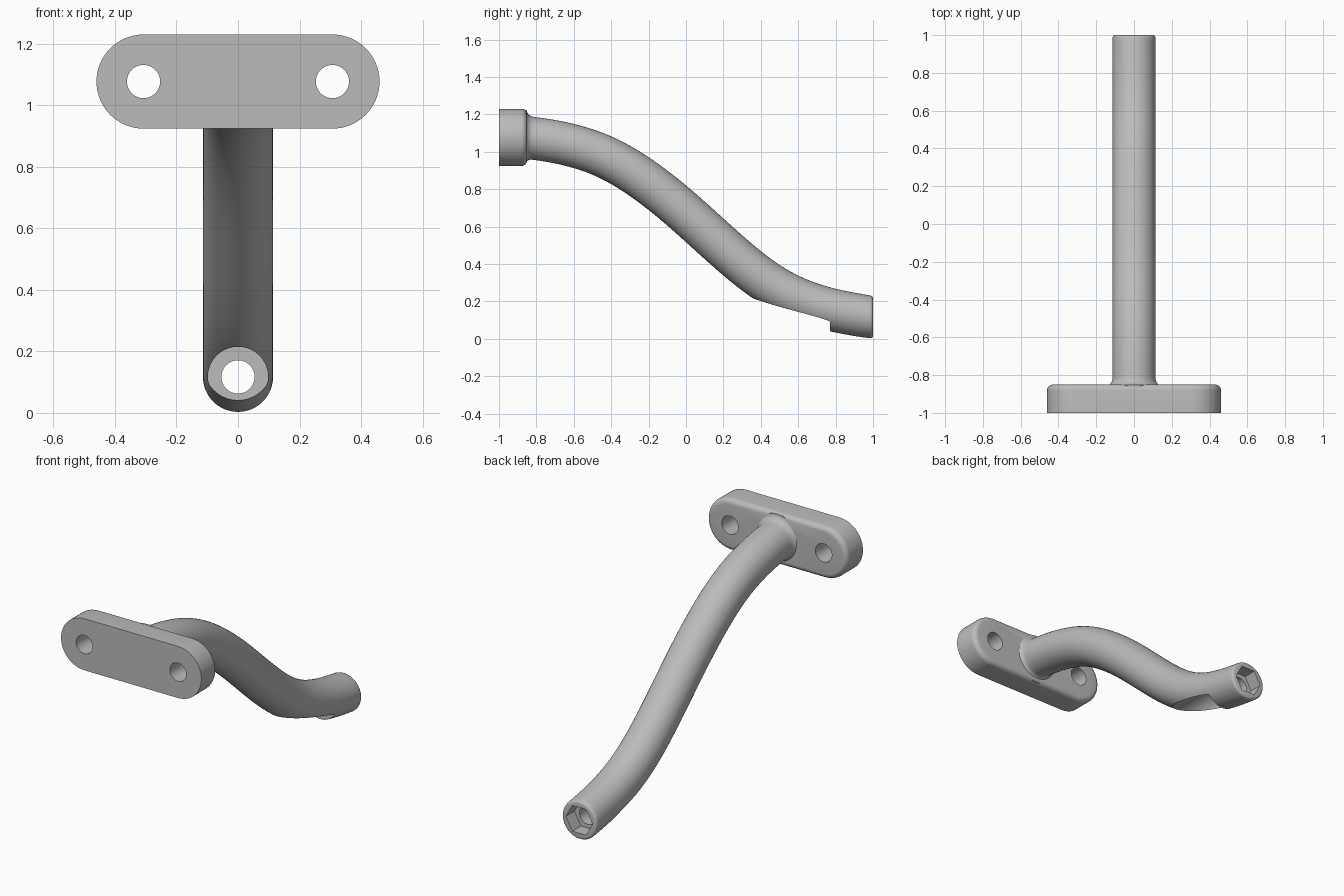
import bpy, bmesh
from math import pi, cos, sin, sqrt
from mathutils import Vector

if "Cube" in bpy.data.objects:
    bpy.data.objects.remove(bpy.data.objects["Cube"], do_unlink=True)

grey = bpy.data.materials.new("plain_grey")
grey.use_nodes = True
grey.diffuse_color = (0.5, 0.5, 0.5, 1)
grey.node_tree.nodes["Principled BSDF"].inputs["Base Color"].default_value = (0.5, 0.5, 0.5, 1)

PLATE_Z, END_Z, TUBE_R = 1.077, 0.115, 0.114


def loft(name, rings):
    """Closed solid through rings of equal point count."""
    bm = bmesh.new()
    loops = [[bm.verts.new(p) for p in ring] for ring in rings]
    n = len(loops[0])
    for a, b in zip(loops, loops[1:]):
        for i in range(n):
            j = (i + 1) % n
            bm.faces.new((a[i], a[j], b[j], b[i]))
    bm.faces.new(loops[0])
    bm.faces.new(loops[-1])
    bmesh.ops.recalc_face_normals(bm, faces=bm.faces)
    mesh = bpy.data.meshes.new(name)
    bm.to_mesh(mesh)
    bm.free()
    mesh.materials.append(grey)
    ob = bpy.data.objects.new(name, mesh)
    bpy.context.collection.objects.link(ob)
    return ob


def rod(name, x, z, radius, y0, y1, sides=48):
    """Prism along y."""
    return loft(name, [[(x + radius * cos(2 * pi * i / sides), y, z + radius * sin(2 * pi * i / sides))
                        for i in range(sides)] for y in (y0, y1)])


def combine(target, tool, operation):
    mod = target.modifiers.new(operation, "BOOLEAN")
    mod.operation, mod.solver, mod.object = operation, "EXACT", tool
    bpy.context.view_layer.objects.active = target
    bpy.ops.object.modifier_apply(modifier=mod.name)
    bpy.data.objects.remove(tool, do_unlink=True)


# Mounting plate: stadium outline with a rounded back edge
def stadium(y, inset, half=0.307, radius=0.153, steps=32):
    r = radius - inset
    points = []
    for side, start in ((1, -pi / 2), (-1, pi / 2)):
        for i in range(steps + 1):
            a = start + pi * i / steps
            points.append((side * half + r * cos(a), y, PLATE_Z + r * sin(a)))
    return points


FILLET = 0.03
plate_rings = [stadium(-1, 0)]
for k in range(7):
    a = pi / 2 * k / 6
    plate_rings.append(stadium(-0.85 - FILLET + FILLET * sin(a), FILLET * (1 - cos(a))))
arm = loft("hook_arm", plate_rings)

# Tube centre line: y, z, slope
KEYS = [(-0.9, 1.08, -0.08), (-0.5, 1.0, -0.36), (0, 0.67, -0.88), (0.5, 0.262, -0.56), (1, END_Z, -0.15)]


def centre(y):
    for (y0, z0, m0), (y1, z1, m1) in zip(KEYS, KEYS[1:]):
        if y <= y1 + 1e-6:
            break
    h = y1 - y0
    t = (y - y0) / h
    return ((2 * t**3 - 3 * t**2 + 1) * z0 + (t**3 - 2 * t**2 + t) * h * m0
            + (3 * t**2 - 2 * t**3) * z1 + (t**3 - t**2) * h * m1)


def tube_ring(y, radius, sides=64):
    e = 0.004
    slope = (centre(min(y + e, 1)) - centre(max(y - e, -0.9))) / (min(y + e, 1) - max(y - e, -0.9))
    slope *= min(1, (1 - y) / 0.1, (y + 0.9) / 0.15)   # square ends
    up = Vector((0, -slope, 1)).normalized()
    c = Vector((0, y, centre(y)))
    return [c + Vector((radius * cos(2 * pi * i / sides), 0, 0)) + up * radius * sin(2 * pi * i / sides)
            for i in range(sides)]


# Flared root, long bend and softened tip
tube_rings = [tube_ring(-0.9, 0.148), tube_ring(-0.856, 0.148)]
for k in range(1, 9):
    a = pi / 2 * k / 8
    tube_rings.append(tube_ring(-0.856 + 0.04 * (1 - cos(a)), 0.148 - (0.148 - TUBE_R) * sin(a)))
for k in range(1, 61):
    tube_rings.append(tube_ring(-0.816 + 1.801 * k / 60, TUBE_R))
for k in range(1, 5):
    a = pi / 2 * k / 4
    tube_rings.append(tube_ring(0.985 + 0.015 * sin(a), TUBE_R - 0.015 * (1 - cos(a))))
combine(arm, loft("tube", tube_rings), "UNION")

# Plate screw holes
for x in (-0.307, 0.307):
    combine(arm, rod("screw_cutter", x, PLATE_Z, 0.054, -1.1, -0.7), "DIFFERENCE")

# Tip: counterbore from below, through hole and hexagonal nut pocket
combine(arm, rod("counterbore_cutter", 0, 0.117, 0.098, 0.05, 0.77, 64), "DIFFERENCE")
combine(arm, rod("bolt_cutter", 0, 0.117, 0.054, 0.7, 1.1), "DIFFERENCE")
combine(arm, rod("nut_cutter", 0, 0.117, 0.088, 0.92, 1.1, 6), "DIFFERENCE")

bpy.ops.object.select_all(action="DESELECT")
arm.select_set(True)
bpy.context.view_layer.objects.active = arm
bpy.ops.object.shade_smooth_by_angle(angle=pi / 6)
